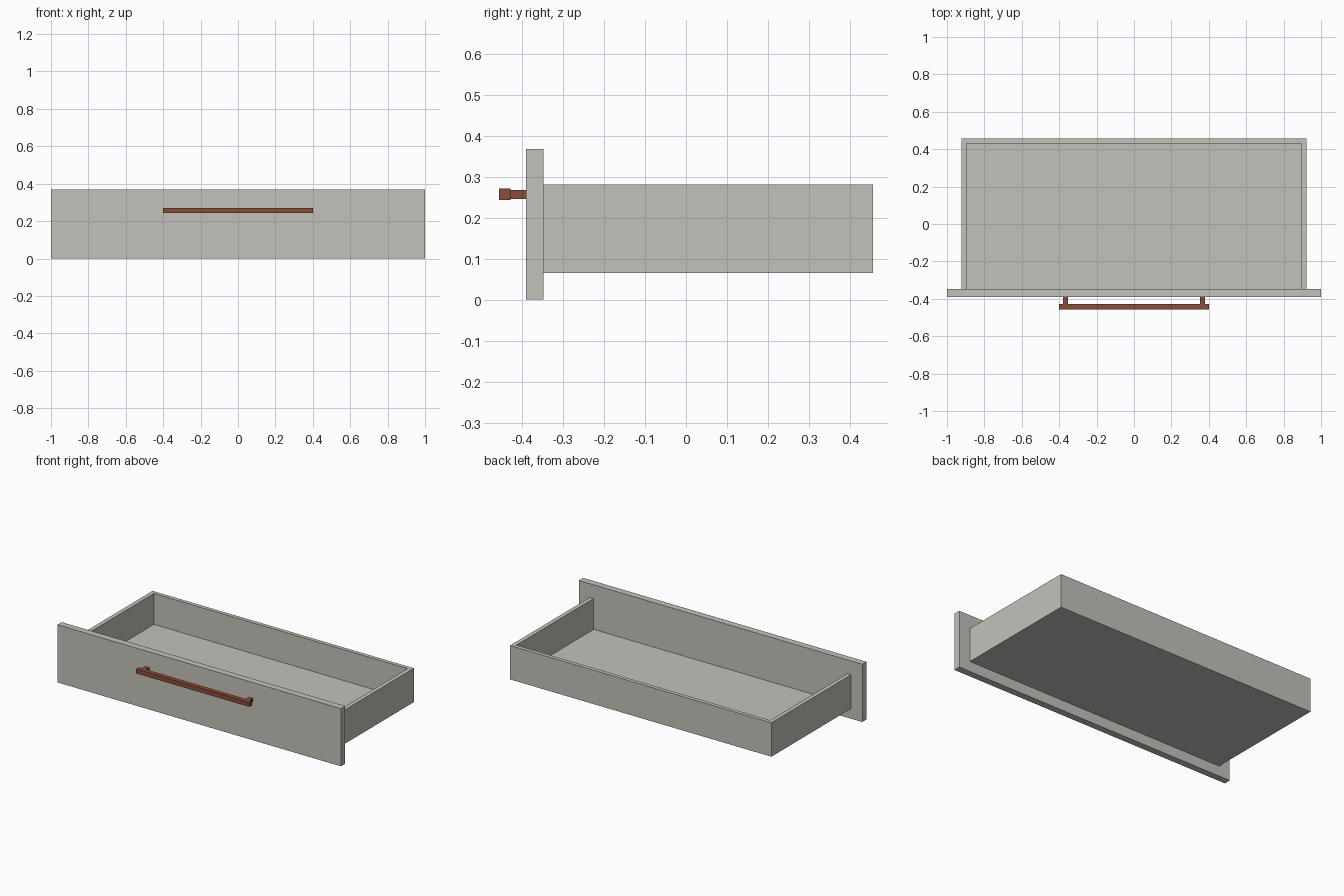
import bpy

cube = bpy.data.objects.get("Cube")
if cube:
    bpy.data.objects.remove(cube, do_unlink=True)


def make_material(name, rgb):
    mat = bpy.data.materials.new(name)
    mat.use_nodes = True
    color = (*rgb, 1.0)
    mat.diffuse_color = color
    mat.node_tree.nodes["Principled BSDF"].inputs["Base Color"].default_value = color
    return mat


def box(name, mat, x, y, z):
    """Flat-faced box spanning the given (min, max) ranges."""
    spans = (x, y, z)
    bpy.ops.mesh.primitive_cube_add(size=1, location=[(a + b) / 2 for a, b in spans])
    obj = bpy.context.object
    obj.name = obj.data.name = name
    for v in obj.data.vertices:
        for i, (a, b) in enumerate(spans):
            v.co[i] *= b - a
    obj.data.materials.append(mat)
    return obj


grey = make_material("warm grey board", (0.55, 0.535, 0.495))
brown = make_material("reddish brown handle", (0.25, 0.075, 0.04))

# Main dimensions
HALF_W, INNER_W = 0.922, 0.895
BOX_FRONT, BOX_BACK = -0.348, 0.456
FLOOR_TOP, WALL_TOP = 0.084, 0.281
PANEL_FRONT = -0.391

# Front panel
box("front_panel", grey, (-1, 1), (PANEL_FRONT, BOX_FRONT), (0, 0.368))

# Drawer box: floor under the walls, back fitted between the sides
box("drawer_bottom", grey, (-HALF_W, HALF_W), (BOX_FRONT, BOX_BACK), (0.065, FLOOR_TOP))
box("back_wall", grey, (-INNER_W, INNER_W), (0.431, BOX_BACK), (FLOOR_TOP, WALL_TOP))
for side, s in (("left", 1), ("right", -1)):
    box(side + "_wall", grey, sorted((s * INNER_W, s * HALF_W)),
        (BOX_FRONT, BOX_BACK), (FLOOR_TOP, WALL_TOP))
    # Handle posts
    box(side + "_handle_post", brown, sorted((s * 0.352, s * 0.38)),
        (-0.428, PANEL_FRONT), (0.245, 0.268))

# Handle bar
box("handle_bar", brown, (-0.4, 0.4), (-0.456, -0.428), (0.243, 0.271))
